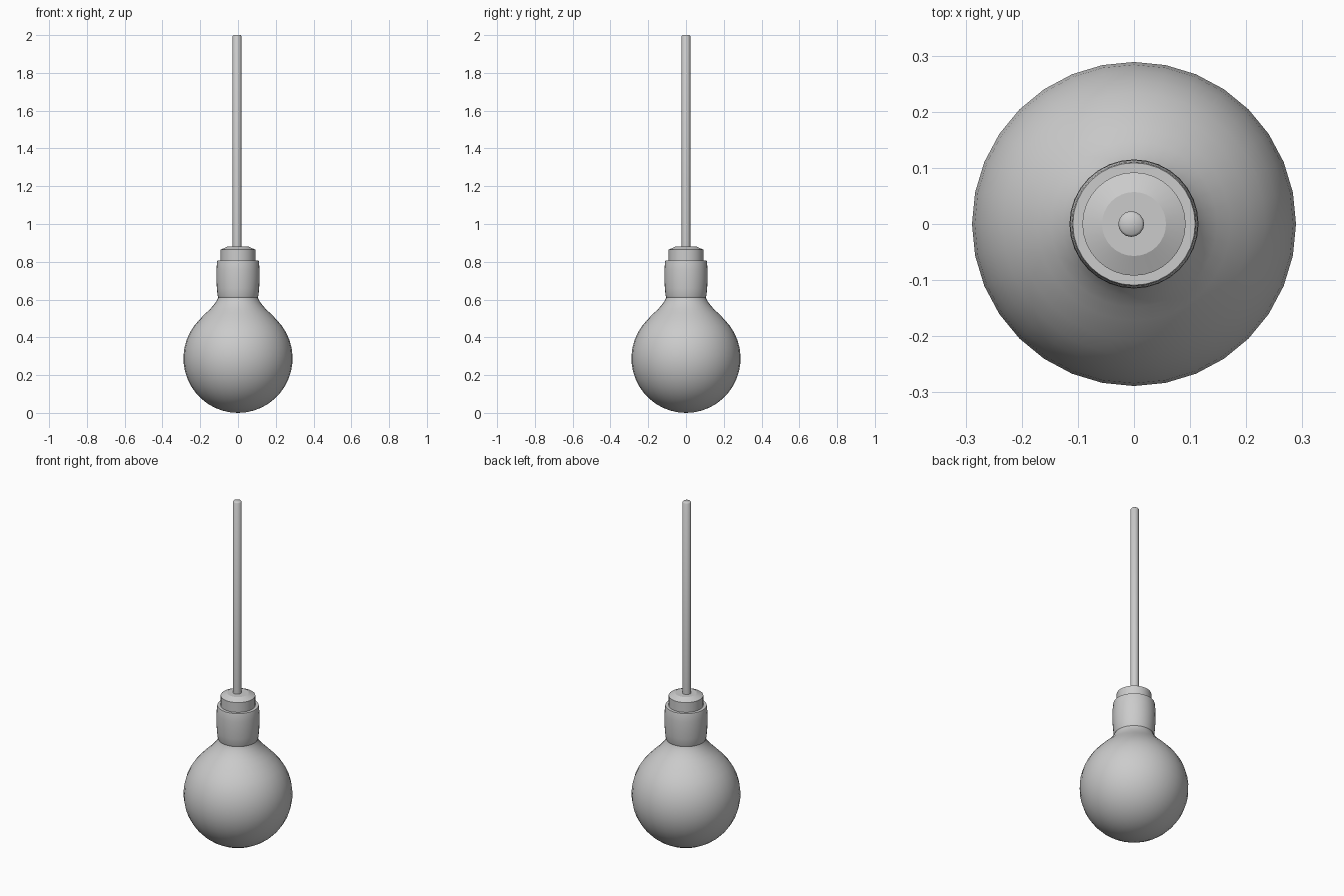
import bpy, bmesh, math

if "Cube" in bpy.data.objects:
    bpy.data.objects.remove(bpy.data.objects["Cube"])


def lathe(name, profile, sides=32, x=0.0, angle=35):
    """Spin a (radius, z) profile around z; radius 0 makes a pole."""
    bm = bmesh.new()
    rings = []
    for r, z in profile:
        if r == 0:
            rings.append([bm.verts.new((x, 0, z))] * sides)
        else:
            rings.append([bm.verts.new((x + r * math.cos(math.tau * i / sides),
                                        r * math.sin(math.tau * i / sides), z))
                          for i in range(sides)])
    for a, b in zip(rings, rings[1:]):
        for i in range(sides):
            j = (i + 1) % sides
            bm.faces.new(list(dict.fromkeys((a[i], a[j], b[j], b[i]))))
    bmesh.ops.recalc_face_normals(bm, faces=bm.faces)
    mesh = bpy.data.meshes.new(name)
    bm.to_mesh(mesh)
    bm.free()
    ob = bpy.data.objects.new(name, mesh)
    bpy.context.collection.objects.link(ob)
    bpy.ops.object.select_all(action='DESELECT')
    ob.select_set(True)
    bpy.context.view_layer.objects.active = ob
    bpy.ops.object.shade_smooth_by_angle(angle=math.radians(angle))
    return ob


# Glass globe: lower sphere arc flowing into a flared neck
R = 0.289
globe = [(0, 0)]
for k in range(1, 17):
    a = math.radians(-90 + 8.4 * k)
    globe.append((R * math.cos(a), R + R * math.sin(a)))
globe += [(0.172, 0.527), (0.148, 0.549), (0.128, 0.572),
          (0.114, 0.592), (0.105, 0.61), (0.1, 0.63), (0.098, 0.66)]
lathe("bulb_globe", globe)

# Barrel-shaped holder sleeve with small bevelled rims
lathe("socket_sleeve", [
    (0.095, 0.64), (0.098, 0.617), (0.105, 0.612), (0.108, 0.62),
    (0.112, 0.66), (0.115, 0.71), (0.114, 0.76), (0.111, 0.8),
    (0.109, 0.807), (0.09, 0.807)])

# Cap with chamfered top
lathe("socket_cap", [
    (0.092, 0.8), (0.092, 0.864), (0.057, 0.88), (0, 0.88)], angle=20)

# Hanging cord
lathe("cord", [(0.023, 0.87), (0.023, 1.995), (0.019, 2.0), (0, 2.0)],
      sides=16, x=-0.005, angle=60)
